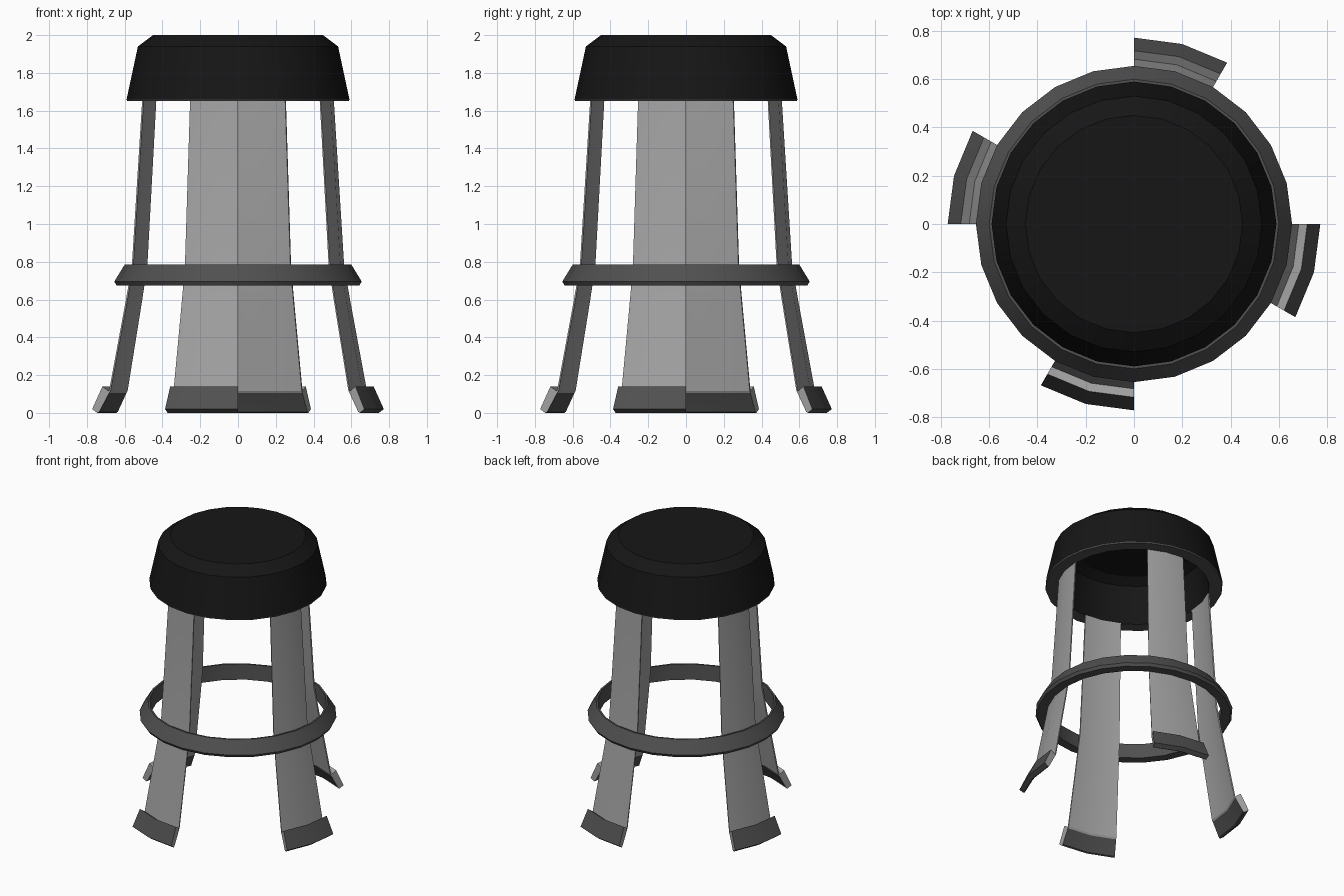
import bpy, bmesh
from math import radians, sin, cos

if "Cube" in bpy.data.objects:
    bpy.data.objects.remove(bpy.data.objects["Cube"])

def material(name, v):
    m = bpy.data.materials.new(name)
    m.diffuse_color = (v, v, v, 1)
    m.use_nodes = True
    m.node_tree.nodes["Principled BSDF"].inputs["Base Color"].default_value = m.diffuse_color
    return m

BLACK = material("black_vinyl", 0.008)
DARK = material("dark_metal", 0.08)
LIGHT = material("light_metal", 0.36)
STEP = 15  # degrees per side, 24 around

def sweep(name, profile, mats, start=0, steps=24, dark_edges=()):
    """Turn a closed (radius, z) profile around z; partial turns get end caps."""
    full = steps == 24
    bm = bmesh.new()
    rings = []
    for i in range(steps if full else steps + 1):
        a = radians(start + i * STEP)
        rings.append([bm.verts.new((r * cos(a), r * sin(a), z)) for r, z in profile])
    n = len(profile)
    for i in range(steps):
        p, q = rings[i], rings[(i + 1) % len(rings)]
        for j in range(n):
            k = (j + 1) % n
            if profile[j][0] == 0 and profile[k][0] == 0:
                continue
            f = bm.faces.new((p[j], q[j], q[k], p[k]))
            f.material_index = 1 if j in dark_edges else 0
    if not full:
        bm.faces.new(rings[0])
        bm.faces.new(rings[-1])
    bmesh.ops.remove_doubles(bm, verts=bm.verts, dist=1e-5)
    bmesh.ops.recalc_face_normals(bm, faces=bm.faces)
    me = bpy.data.meshes.new(name)
    bm.to_mesh(me)
    bm.free()
    for m in mats:
        me.materials.append(m)
    me.polygons.foreach_set("use_smooth", [True] * len(me.polygons))
    me.set_sharp_from_angle(angle=radians(20))
    ob = bpy.data.objects.new(name, me)
    bpy.context.collection.objects.link(ob)
    return ob

# Hollow seat with a bevelled top; its lower rim is grey
sweep("seat", [(0, 2.0), (0.45, 2.0), (0.53, 1.94), (0.59, 1.66), (0.587, 1.652),
               (0.50, 1.652), (0.46, 1.92), (0.40, 1.96), (0, 1.96)],
      [BLACK, DARK], dark_edges=(3, 4))

# Foot ring
sweep("foot_ring", [(0.60, 0.785), (0.655, 0.695), (0.643, 0.675),
                    (0.58, 0.675), (0.587, 0.785)], [DARK])

# Four thin curved legs, each ending in a thicker flared foot
leg = [(0.507, 1.66), (0.562, 0.78), (0.593, 0.60), (0.683, 0.115), (0.718, 0.14),
       (0.772, 0.02), (0.745, 0.0), (0.735, 0.005), (0.682, 0.105),
       (0.675, 0.115), (0.585, 0.60), (0.554, 0.78), (0.499, 1.66)]
for name, angle in (("right_leg", -30), ("back_leg", 60), ("left_leg", 150), ("front_leg", 240)):
    sweep(name, leg, [LIGHT, DARK], start=angle, steps=2, dark_edges=(4, 5, 6, 7))
